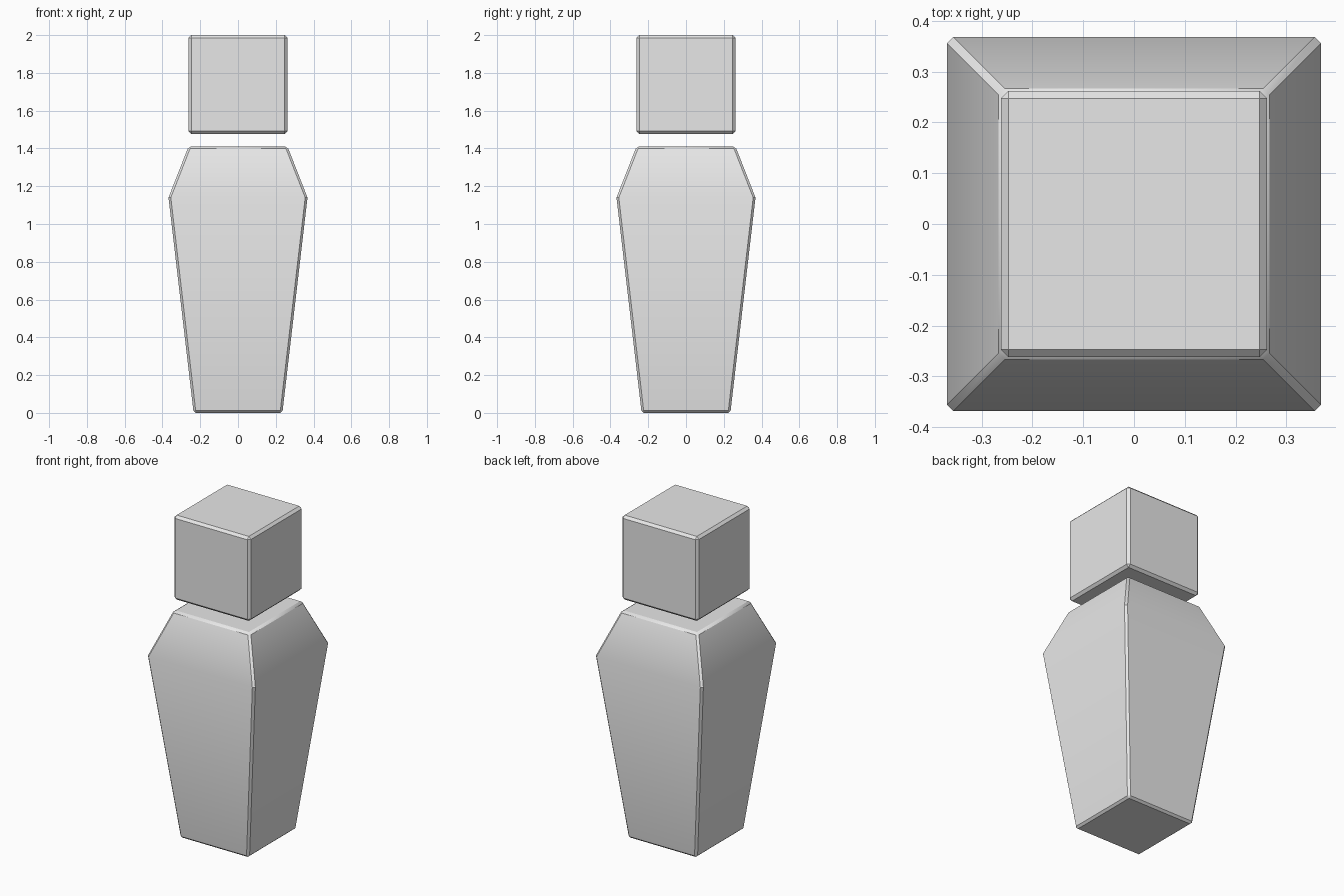
import bpy
import bmesh
import math

if "Cube" in bpy.data.objects:
    bpy.data.objects.remove(bpy.data.objects["Cube"], do_unlink=True)

# Single plain grey material
grey = bpy.data.materials.new("plain_grey")
grey.use_nodes = True
colour = (0.8, 0.8, 0.8, 1.0)
grey.diffuse_color = colour
grey.node_tree.nodes["Principled BSDF"].inputs["Base Color"].default_value = colour


def square_stack(name, profile, bevel):
    """Loft square sections given as (half width, height), then chamfer."""
    bm = bmesh.new()
    corners = [(-1, -1), (1, -1), (1, 1), (-1, 1)]
    rings = [[bm.verts.new((x * half, y * half, z)) for x, y in corners]
             for half, z in profile]
    bm.faces.new(reversed(rings[0]))
    bm.faces.new(rings[-1])
    for low, high in zip(rings, rings[1:]):
        for i in range(4):
            j = (i + 1) % 4
            bm.faces.new((low[i], low[j], high[j], high[i]))
    mesh = bpy.data.meshes.new(name)
    bm.to_mesh(mesh)
    bm.free()
    mesh.materials.append(grey)

    obj = bpy.data.objects.new(name, mesh)
    bpy.context.collection.objects.link(obj)
    mod = obj.modifiers.new("chamfer", 'BEVEL')
    mod.width = bevel
    mod.segments = 1
    mod.limit_method = 'ANGLE'
    mod.angle_limit = math.radians(30)

    bpy.ops.object.select_all(action='DESELECT')
    obj.select_set(True)
    bpy.context.view_layer.objects.active = obj
    bpy.ops.object.modifier_apply(modifier=mod.name)
    bpy.ops.object.shade_smooth_by_angle(angle=math.radians(30))
    return obj


# Tapered body with sloping shoulders
square_stack("body", [(0.235, 0), (0.368, 1.14), (0.262, 1.41)], 0.012)

# Cube head floating above the body
square_stack("head", [(0.262, 1.477), (0.262, 2)], 0.015)
